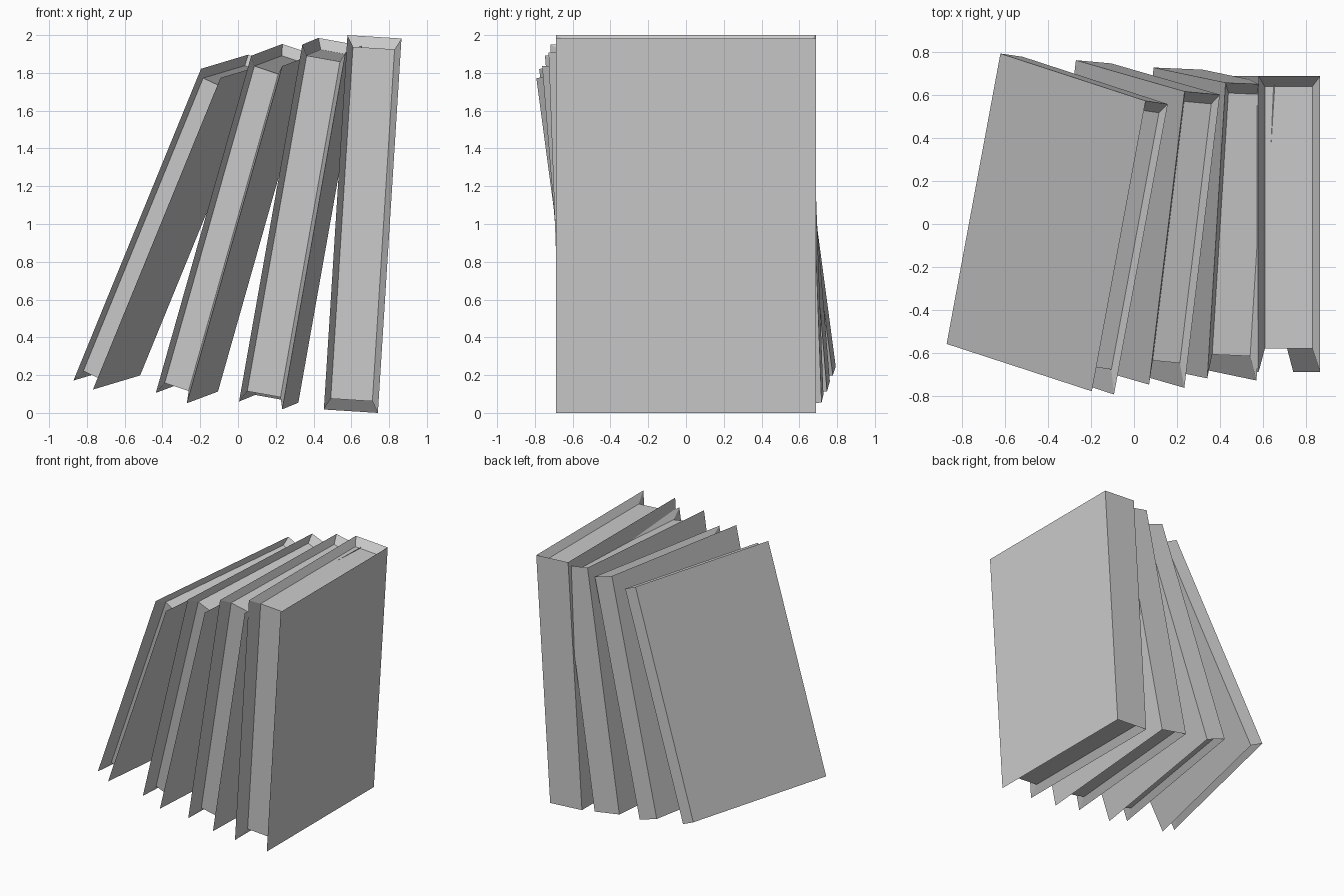
import bpy, bmesh
from mathutils import Matrix, Vector

if "Cube" in bpy.data.objects:
    bpy.data.objects.remove(bpy.data.objects["Cube"])


def book(name, centre, w, d, h):
    """Leaning book: w, d, h are its thickness, depth and height vectors."""
    bm = bmesh.new()
    bmesh.ops.create_cube(bm, size=1)
    # Page sides (front, top, bottom) sink in, leaving covers and spine proud
    pages = [f for f in bm.faces if f.normal.y < -0.5 or abs(f.normal.z) > 0.5]
    new = bmesh.ops.extrude_face_region(bm, geom=pages)["geom"]
    for v in (g for g in new if isinstance(g, bmesh.types.BMVert)):
        v.co.x *= 0.77
        v.co.z *= 0.94
        v.co.y += 0.08 if v.co.y < 0 else -0.036
    old = [f for f in pages if f.is_valid]
    if old:
        bmesh.ops.delete(bm, geom=old, context='FACES_ONLY')
    # Lean and twist into place
    m = Matrix((w, d, h)).transposed()
    for v in bm.verts:
        v.co = m @ v.co + Vector(centre)
    bmesh.ops.recalc_face_normals(bm, faces=bm.faces)
    mesh = bpy.data.meshes.new(name)
    bm.to_mesh(mesh)
    bm.free()
    bpy.context.collection.objects.link(bpy.data.objects.new(name, mesh))


# Row of books, thin and most tilted on the left to thick and upright on the right
book("book_thin", (-0.357, 0, 1.01), (0.103, -0.015, -0.048), (0.25, 1.35, 0.075), (0.675, -0.22, 1.65))
book("book_medium", (-0.018, 0, 1.002), (0.164, -0.015, -0.055), (0.165, 1.363, 0.062), (0.505, -0.145, 1.785))
book("book_wide", (0.33, 0, 1.002), (0.229, -0.01, -0.041), (0.085, 1.375, 0.035), (0.335, -0.07, 1.89))
book("book_thick", (0.66, 0, 1.0), (0.286, 0, -0.018), (0, 1.376, 0), (0.125, 0, 1.982))
